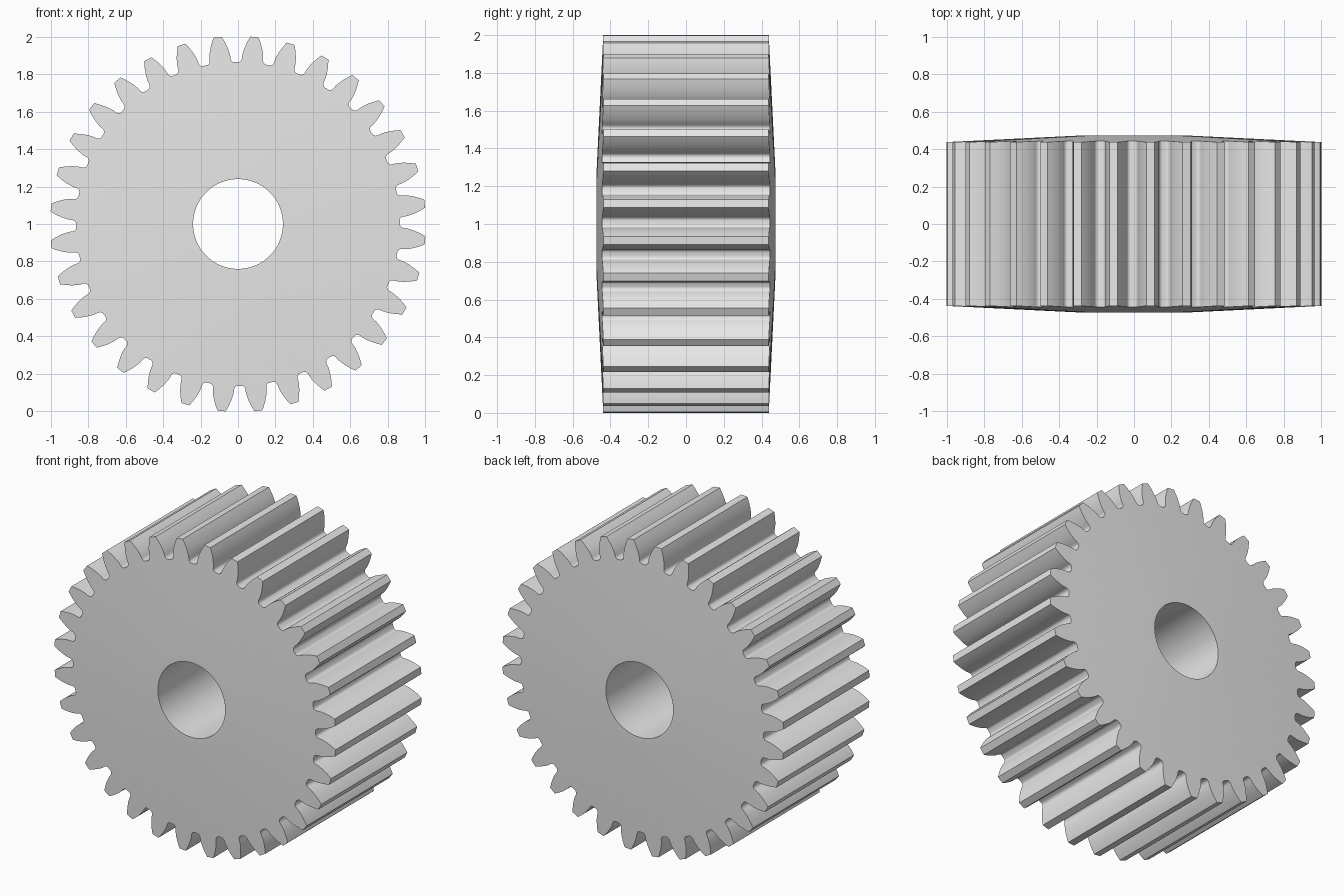
import bpy, bmesh
from math import sin, cos, tan, acos, pi, radians

if "Cube" in bpy.data.objects:
    bpy.data.objects.remove(bpy.data.objects["Cube"], do_unlink=True)

# Gear proportions
TEETH = 32
TIP, BASE, ROOT = 1.004, 0.888, 0.865
BORE, HUB = 0.24, 0.29
HUB_Y, TIP_Y = 0.473, 0.438
PITCH = 2 * pi / TEETH
TURN = radians(0.6)


def half_tooth():
    """(radius, angle) pairs from the tooth tip down to the valley floor."""
    base_angle = PITCH / 4 + tan(radians(20)) - radians(20)
    flank = []
    for i in range(8):
        r = TIP + (BASE - TIP) * i / 7
        a = acos(BASE / r)
        flank.append((r, base_angle - (tan(a) - a)))
    # Rounded fillet into the valley
    for i in range(1, 6):
        t = pi / 2 * i / 5
        flank.append((BASE - (BASE - ROOT) * sin(t),
                      base_angle + radians(1.3) * (1 - cos(t))))
    return flank


half = half_tooth()
tooth = [(r, -a) for r, a in reversed(half)] + half
outline = [(r, a + TURN + (k + 0.5) * PITCH) for k in range(TEETH) for r, a in tooth]


def face_y(r):
    """Half width at a radius: flat hub, then a shallow cone to the tips."""
    return HUB_Y - (HUB_Y - TIP_Y) * max(0, r - HUB) / (TIP - HUB)


bm = bmesh.new()


def ring(side, radius=None):
    verts = []
    for r, a in outline:
        r = radius or r
        verts.append(bm.verts.new((r * cos(a), side * face_y(r), 1 + r * sin(a))))
    return verts


# Bore, hub, toothed rim, hub, bore, closed into one solid
rings = [ring(-1, BORE), ring(-1, HUB), ring(-1), ring(1), ring(1, HUB), ring(1, BORE)]
n = len(outline)
for j, lower in enumerate(rings):
    upper = rings[(j + 1) % len(rings)]
    for i in range(n):
        k = (i + 1) % n
        bm.faces.new((lower[i], lower[k], upper[k], upper[i]))
bmesh.ops.recalc_face_normals(bm, faces=bm.faces)

mesh = bpy.data.meshes.new("spur_gear")
bm.to_mesh(mesh)
bm.free()
gear = bpy.data.objects.new("spur_gear", mesh)
bpy.context.collection.objects.link(gear)

# Plain grey metal
grey = bpy.data.materials.new("light_grey")
grey.use_nodes = True
grey.diffuse_color = (0.8, 0.8, 0.8, 1)
grey.node_tree.nodes["Principled BSDF"].inputs["Base Color"].default_value = grey.diffuse_color
mesh.materials.append(grey)

bpy.ops.object.select_all(action="DESELECT")
gear.select_set(True)
bpy.context.view_layer.objects.active = gear
bpy.ops.object.shade_smooth_by_angle(angle=radians(30))
